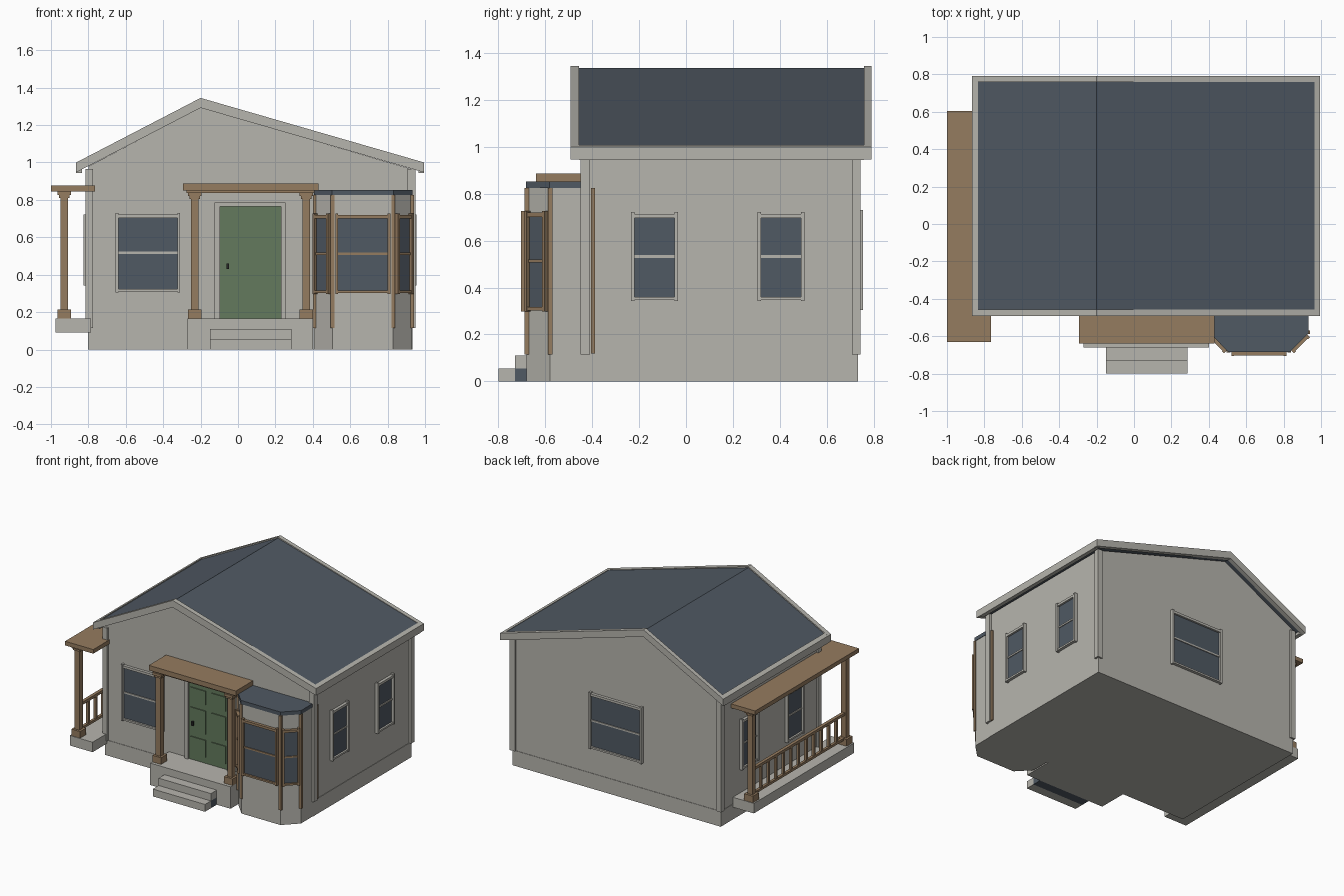
import bpy, bmesh, math
from mathutils import Matrix

default = bpy.data.objects.get("Cube")
if default:
    bpy.data.objects.remove(default)


def material(name, r, g, b):
    m = bpy.data.materials.new(name)
    m.use_nodes = True
    m.diffuse_color = (r, g, b, 1)
    m.node_tree.nodes["Principled BSDF"].inputs["Base Color"].default_value = (r, g, b, 1)
    return m


GREY = material("warm_grey", 0.47, 0.46, 0.42)
SLATE = material("slate_blue", 0.08, 0.10, 0.125)
WOOD = material("brown_wood", 0.30, 0.20, 0.115)
GREEN = material("door_green", 0.125, 0.195, 0.11)
BLACK = material("handle_black", 0.02, 0.02, 0.02)


def prism(name, pts, axis, a, b, mat):
    """Extrude an outline from a to b; axis y takes (x, z), axis z takes (x, y)."""
    bm = bmesh.new()
    place = (lambda p, d: (p[0], d, p[1])) if axis == "y" else (lambda p, d: (p[0], p[1], d))
    face = bm.faces.new([bm.verts.new(place(p, a)) for p in pts])
    ext = bmesh.ops.extrude_face_region(bm, geom=[face])
    top = [v for v in ext["geom"] if isinstance(v, bmesh.types.BMVert)]
    shift = (0, b - a, 0) if axis == "y" else (0, 0, b - a)
    bmesh.ops.translate(bm, verts=top, vec=shift)
    bmesh.ops.recalc_face_normals(bm, faces=bm.faces)
    mesh = bpy.data.meshes.new(name)
    bm.to_mesh(mesh)
    bm.free()
    mesh.materials.append(mat)
    ob = bpy.data.objects.new(name, mesh)
    bpy.context.collection.objects.link(ob)
    return ob


def box(name, x0, x1, y0, y1, z0, z1, mat):
    return prism(name, [(x0, y0), (x1, y0), (x1, y1), (x0, y1)], "z", z0, z1, mat)


def window(name, x, y, angle, width, z0, z1, frame):
    """Sash window centred on a wall point; angle 0 faces the front."""
    h, t = width / 2, 0.015
    mid = (z0 + z1) / 2
    parts = [
        box(name + "_glass", -h + t, h - t, -0.008, 0.004, z0 + t, z1 - t, SLATE),
        box(name + "_head", -h + t, h - t, -0.022, 0.004, z1 - 0.026, z1 - 0.008, frame),
        box(name + "_sill", -h + t, h - t, -0.022, 0.004, z0 + 0.005, z0 + 0.018, frame),
        box(name + "_rail", -h + t, h - t, -0.014, 0.004, mid - 0.006, mid + 0.006, frame),
    ]
    for s, side in ((-1, "left"), (1, "right")):
        x0, x1 = sorted((s * h, s * (h - t)))
        parts.append(box(f"{name}_{side}_jamb", x0, x1, -0.025, 0.004, z0, z1, frame))
    for p in parts:
        p.data.transform(Matrix.Translation((x, y, 0)) @ Matrix.Rotation(angle, 4, "Z"))


def column(name, x, y, z0, z1):
    for part, r, a, b in (("base", 0.036, z0, z0 + 0.05), ("shaft", 0.02, z0 + 0.05, z1 - 0.02),
                          ("neck", 0.028, z1 - 0.035, z1 - 0.02), ("capital", 0.036, z1 - 0.02, z1)):
        box(f"{name}_{part}", x - r, x + r, y - r, y + r, a, b, WOOD)


# House body
X0, X1, Y0, Y1 = -0.80, 0.93, -0.435, 0.73
RIDGE = -0.2
prism("house_walls", [(X0, 0.1), (X1, 0.1), (X1, 0.964), (RIDGE, 1.294), (X0, 0.979)], "y", Y0, Y1, GREY)
box("foundation", X0 - 0.003, X1 + 0.003, Y0 - 0.003, Y1 + 0.003, 0, 0.115, GREY)
for side, xa, xb in (("right", X0 - 0.015, X0 + 0.025), ("left", X1 - 0.025, X1 + 0.018)):
    for end, ya, yb in (("front", Y0 - 0.015, Y0 + 0.025), ("back", Y1 - 0.022, Y1 + 0.015)):
        box(f"{end}_{side}_corner_board", xa, xb, ya, yb, 0.115, 0.965, GREY)


# Roof
def roof_band(xa, xb, eave, ridge, thick):
    top = [(xa, eave), (RIDGE, ridge), (xb, eave)]
    return top + [(x, z - thick) for x, z in reversed(top)]


prism("roof_panels", roof_band(-0.84, 0.97, 1.004, 1.336, 0.042), "y", -0.46, 0.765, SLATE)
for end, ya, yb in (("front", -0.492, -0.456), ("back", 0.76, 0.792)):
    prism(end + "_rake_board", roof_band(-0.865, 0.995, 1.0, 1.345, 0.053), "y", ya, yb, GREY)
prism("right_fascia", [(-0.865, 0.945), (-0.835, 0.945), (-0.835, 1.014), (-0.865, 1.0)], "y", -0.456, 0.76, GREY)
prism("left_fascia", [(0.995, 0.945), (0.965, 0.945), (0.965, 1.009), (0.995, 1.0)], "y", -0.456, 0.76, GREY)

# Wall windows
window("front_window", -0.482, Y0, 0, 0.345, 0.305, 0.73, GREY)
window("back_window", 0.065, Y1, math.pi, 0.44, 0.305, 0.73, GREY)
for end, y in (("front", -0.135), ("back", 0.405)):
    window(f"left_{end}_window", X1, y, math.pi / 2, 0.2, 0.342, 0.722, GREY)
    window(f"right_{end}_window", X0, y, -math.pi / 2, 0.2, 0.342, 0.722, GREY)

# Front door
box("door_leaf", -0.095, 0.23, Y0 - 0.012, Y0, 0.165, 0.765, GREEN)
for i, (xa, xb) in enumerate(((-0.08, 0.045), (0.095, 0.215))):
    for j, (za, zb) in enumerate(((0.21, 0.34), (0.385, 0.56), (0.605, 0.71))):
        box(f"door_panel_{i}_{j}", xa, xb, Y0 - 0.019, Y0 - 0.012, za, zb, GREEN)
box("door_right_casing", -0.125, -0.095, Y0 - 0.025, Y0, 0.165, 0.785, GREY)
box("door_left_casing", 0.23, 0.255, Y0 - 0.025, Y0, 0.165, 0.785, GREY)
box("door_head_casing", -0.095, 0.23, Y0 - 0.025, Y0, 0.765, 0.785, GREY)
box("door_handle", -0.062, -0.048, Y0 - 0.035, Y0 - 0.012, 0.43, 0.46, BLACK)

# Front porch
box("porch_deck", -0.27, 0.40, -0.66, Y0, 0, 0.165, GREY)
box("upper_step", -0.15, 0.285, -0.73, -0.66, 0.055, 0.11, GREY)
box("lower_step", -0.15, 0.285, -0.80, -0.73, 0, 0.055, GREY)
box("step_support", -0.15, 0.285, -0.73, -0.66, 0, 0.055, SLATE)
column("porch_right_column", -0.232, -0.6, 0.165, 0.84)
column("porch_left_column", 0.365, -0.6, 0.165, 0.84)
box("porch_roof_soffit", -0.275, 0.41, -0.625, Y0, 0.838, 0.85, WOOD)
box("porch_roof", -0.295, 0.43, -0.64, Y0, 0.85, 0.887, WOOD)

# Side porch
box("side_porch_slab", -0.975, -0.785, -0.61, 0.585, 0.09, 0.165, GREY)
box("side_porch_roof", -1.0, -0.765, -0.63, 0.605, 0.845, 0.876, WOOD)
column("side_front_column", -0.928, -0.57, 0.165, 0.845)
column("side_back_column", -0.928, 0.545, 0.165, 0.845)
box("side_top_rail", -0.94, -0.916, -0.55, 0.525, 0.385, 0.405, WOOD)
box("side_bottom_rail", -0.938, -0.918, -0.55, 0.525, 0.2, 0.218, WOOD)
COUNT = 11
for i in range(COUNT):
    y = -0.55 + 1.075 * (i + 1) / (COUNT + 1)
    box(f"baluster_{i}", -0.937, -0.919, y - 0.009, y + 0.009, 0.218, 0.385, WOOD)

# Bay window
BAY = [(0.41, Y0), (0.41, -0.58), (0.505, -0.68), (0.83, -0.68), (0.93, -0.58), (0.93, Y0)]
prism("bay_walls", BAY, "z", 0, 0.825, GREY)
eaves = [(0.67 + (x - 0.67) * 1.015, y * 1.005) for x, y in BAY]
prism("bay_roof", eaves, "z", 0.825, 0.853, SLATE)
for i, (x, y) in enumerate(BAY[1:5]):
    box(f"bay_corner_strip_{i}", x - 0.01, x + 0.01, y - 0.008, y + 0.01, 0.115, 0.825, WOOD)
for name, (xa, ya), (xb, yb), width in (("right", BAY[1], BAY[2], 0.122), ("front", BAY[2], BAY[3], 0.295),
                                        ("left", BAY[3], BAY[4], 0.122)):
    window(f"bay_{name}_window", (xa + xb) / 2, (ya + yb) / 2, math.atan2(yb - ya, xb - xa),
           width, 0.298, 0.727, WOOD)
box("left_wall_strip", X1, X1 + 0.012, -0.406, -0.388, 0.118, 0.825, WOOD)
